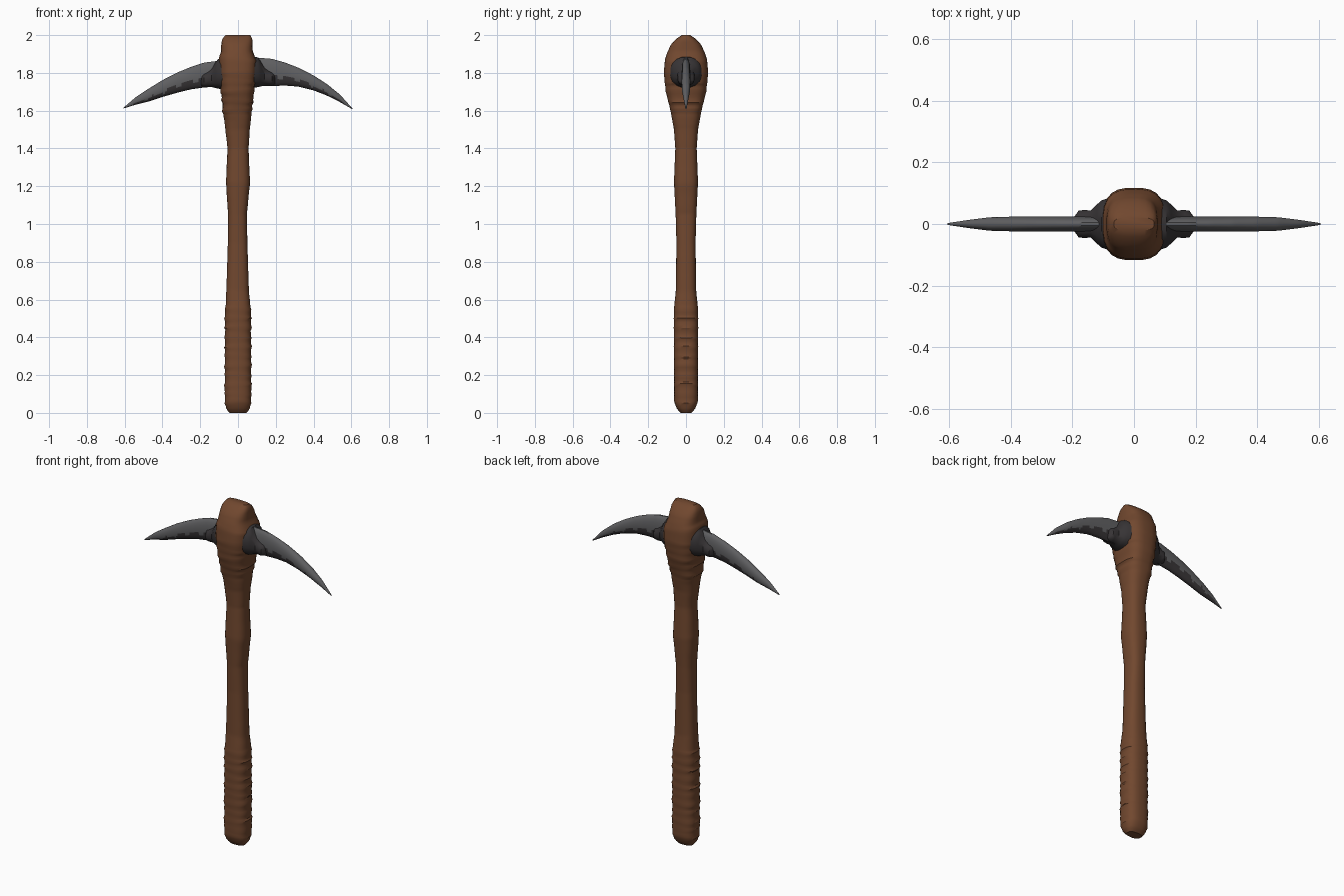
import bpy, bmesh, math, random

if "Cube" in bpy.data.objects:
    bpy.data.objects.remove(bpy.data.objects["Cube"])
random.seed(4)


def material(name, rgb):
    m = bpy.data.materials.new(name)
    m.diffuse_color = (*rgb, 1)
    m.use_nodes = True
    m.node_tree.nodes["Principled BSDF"].inputs["Base Color"].default_value = m.diffuse_color
    return m


BROWN = material("brown leather wood", (0.165, 0.064, 0.028))
STEEL = material("grey steel", (0.115, 0.115, 0.12))
DARK = material("dark iron", (0.038, 0.034, 0.036))


def lerp(table, t):
    """Piecewise linear lookup in rows (t, a, b, ...)."""
    if t <= table[0][0]:
        return table[0][1:]
    for p, q in zip(table, table[1:]):
        if t <= q[0]:
            f = (t - p[0]) / (q[0] - p[0])
            return [a + (b - a) * f for a, b in zip(p[1:], q[1:])]
    return table[-1][1:]


def section(a, b, n, power):
    """Superellipse outline with half sizes a, b."""
    out = []
    for i in range(n):
        t = 2 * math.pi * (i + 0.5) / n
        c, s = math.cos(t), math.sin(t)
        out.append((a * math.copysign(abs(c) ** (2 / power), c),
                    b * math.copysign(abs(s) ** (2 / power), s)))
    return out


def loft(name, rings, mats, rule=None, angle=40):
    bm = bmesh.new()
    loops = [[bm.verts.new(p) for p in r] for r in rings]
    n = len(rings[0])
    for r, (lo, hi) in enumerate(zip(loops, loops[1:])):
        for i in range(n):
            j = (i + 1) % n
            f = bm.faces.new((lo[i], lo[j], hi[j], hi[i]))
            if rule:
                f.material_index = rule(f.calc_center_median())
    bm.faces.new(loops[0][::-1])
    bm.faces.new(loops[-1])
    bmesh.ops.recalc_face_normals(bm, faces=bm.faces)
    me = bpy.data.meshes.new(name)
    bm.to_mesh(me)
    bm.free()
    for m in mats:
        me.materials.append(m)
    ob = bpy.data.objects.new(name, me)
    bpy.context.collection.objects.link(ob)
    bpy.context.view_layer.objects.active = ob
    ob.select_set(True)
    bpy.ops.object.shade_smooth_by_angle(angle=math.radians(angle))
    ob.select_set(False)


# Handle with swollen wrapped head: z, centre x, half x, half y
HANDLE = [
    (0.0, 0, 0.045, 0.028), (0.02, 0, 0.062, 0.048), (0.06, 0, 0.07, 0.063),
    (0.5, 0, 0.068, 0.064), (0.56, 0, 0.066, 0.063), (0.65, -0.002, 0.06, 0.054),
    (0.9, -0.002, 0.052, 0.051), (1.05, -0.003, 0.05, 0.055), (1.22, 0, 0.064, 0.064),
    (1.4, 0, 0.056, 0.057), (1.5, -0.002, 0.065, 0.064), (1.6, -0.004, 0.077, 0.082),
    (1.7, -0.002, 0.087, 0.107), (1.8, 0, 0.102, 0.118), (1.87, 0, 0.102, 0.112),
    (1.91, -0.006, 0.085, 0.099), (1.95, -0.006, 0.083, 0.08),
    (1.98, -0.004, 0.08, 0.053), (2.0, 0, 0.066, 0.022)]
heights = sorted({round(i * 0.0125, 4) for i in range(161)})
rings = []
for k, z in enumerate(heights):
    cx, a, b = lerp(HANDLE, z)
    # Wrapped bands on the grip and under the head
    banded = 0.04 < z < 0.57 or 1.55 < z < 1.76
    ridge = (0.004 if k % 4 == 0 else 0) + random.uniform(-0.001, 0.002) if banded else 0
    power = 2.6 if z < 1.6 else 2.9
    ring = []
    for x, y in section(a + ridge, b + ridge * 0.3, 24, power):
        tilt = 0.08 * x * math.sin(k * 0.7) if 0.04 < z < 1.9 else 0
        ring.append((cx + x, y, z + tilt))
    rings.append(ring)
loft("wrapped_handle", rings, [BROWN], angle=35)

# Curved pick blades: distance from centre, top z, bottom z, half thickness
RIGHT = [(0.06, 1.885, 1.73, 0.024), (0.18, 1.875, 1.73, 0.024), (0.25, 1.855, 1.732, 0.024),
         (0.32, 1.828, 1.727, 0.024), (0.4, 1.787, 1.707, 0.024), (0.47, 1.742, 1.68, 0.022),
         (0.54, 1.685, 1.645, 0.013), (0.605, 1.613, 1.608, 0.003)]
LEFT = [(0.06, 1.87, 1.73, 0.024), (0.18, 1.855, 1.722, 0.024), (0.25, 1.832, 1.712, 0.024),
        (0.32, 1.803, 1.695, 0.024), (0.4, 1.762, 1.672, 0.024), (0.47, 1.719, 1.649, 0.022),
        (0.54, 1.673, 1.632, 0.013), (0.605, 1.617, 1.612, 0.003)]
# Forged collars: distance, centre z, half z, half y
COLLAR = [(0.07, 1.805, 0.085, 0.09), (0.105, 1.803, 0.08, 0.078), (0.12, 1.795, 0.068, 0.065),
          (0.14, 1.782, 0.05, 0.045), (0.165, 1.772, 0.04, 0.046), (0.18, 1.77, 0.036, 0.044),
          (0.2, 1.768, 0.03, 0.015)]


def blade(name, sign, table):
    def rule(c):
        d = abs(c.x)
        top, bot, _ = lerp(table, d)
        # Wavy dark band along the lower edge, fading to the tip
        limit = 0.38 - 0.5 * max(0, d - 0.25) + 0.09 * math.sin(d * 75) + 0.04 * math.sin(d * 140)
        return 1 if (c.z - bot) / (top - bot) < limit else 0
    rings = []
    for i in range(56):
        d = 0.06 + 0.545 * i / 55
        top, bot, t = lerp(table, d)
        mid, half = (top + bot) / 2, (top - bot) / 2
        rings.append([(sign * d, y, mid + z) for y, z in section(t, half, 20, 2.1)])
    loft(name, rings, [STEEL, DARK], rule)


for side, sign, table in (("right", 1, RIGHT), ("left", -1, LEFT)):
    blade(side + "_pick_blade", sign, table)
    drop = 0 if sign > 0 else -0.008
    loft(side + "_collar", [[(sign * d, y, cz + drop + z) for y, z in section(b, h, 16, 2.3)]
                            for d, cz, h, b in COLLAR], [DARK])
